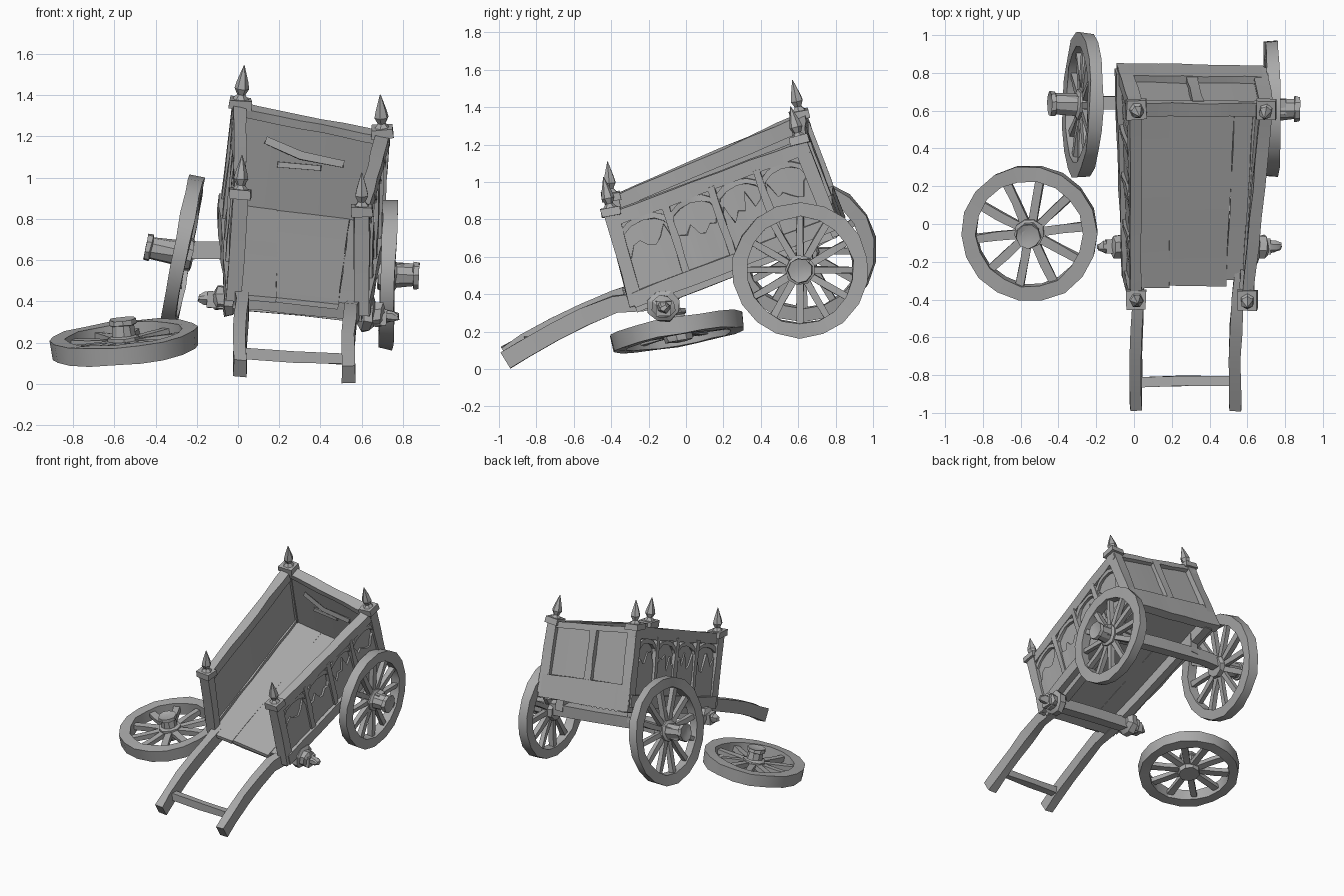
import bpy, bmesh, math, random
from mathutils import Vector, Matrix

random.seed(4)
if "Cube" in bpy.data.objects:
    bpy.data.objects.remove(bpy.data.objects["Cube"])

wood = bpy.data.materials.new("weathered_grey_wood")
wood.use_nodes = True
GREY = (0.4, 0.4, 0.4, 1)
wood.diffuse_color = GREY
wood.node_tree.nodes["Principled BSDF"].inputs["Base Color"].default_value = GREY
parts = []


def finish(name, bm, jitter=0.0):
    for v in bm.verts:
        v.co += Vector([random.uniform(-jitter, jitter) for _ in range(3)])
    bmesh.ops.recalc_face_normals(bm, faces=bm.faces)
    me = bpy.data.meshes.new(name)
    bm.to_mesh(me)
    bm.free()
    me.materials.append(wood)
    ob = bpy.data.objects.new(name, me)
    bpy.context.collection.objects.link(ob)
    parts.append(ob)
    return ob


# Sagging tub: corners by (right, back, top)
CORNER = {
    (0, 0, 0): Vector((-0.02, -0.27, 0.44)), (1, 0, 0): Vector((0.60, -0.27, 0.37)),
    (0, 1, 0): Vector((-0.05, 0.79, 0.86)), (1, 1, 0): Vector((0.67, 0.78, 0.77)),
    (0, 0, 1): Vector((0.01, -0.40, 0.91)), (1, 0, 1): Vector((0.60, -0.40, 0.83)),
    (0, 1, 1): Vector((0.01, 0.61, 1.35)), (1, 1, 1): Vector((0.70, 0.61, 1.21)),
}


def tub(u, v, w):
    p = Vector()
    for (i, j, k), c in CORNER.items():
        p += c * (u if i else 1 - u) * (v if j else 1 - v) * (w if k else 1 - w)
    return p


def block(name, u, v, w, cuts=3, jitter=0.004, ragged=0.0):
    """Box in tub space, cut along its longest side; ragged splinters its top edge."""
    bm = bmesh.new()
    bmesh.ops.create_cube(bm, size=1)
    size = [(u[1] - u[0]) * 0.65, (v[1] - v[0]) * 1.1, (w[1] - w[0]) * 0.5]
    axis = 1 if ragged else size.index(max(size))
    edges = [e for e in bm.edges if abs((e.verts[0].co - e.verts[1].co)[axis]) > 0.5]
    bmesh.ops.subdivide_edges(bm, edges=edges, cuts=cuts, use_grid_fill=True)
    drop = [random.uniform(0, ragged) for _ in range(cuts + 2)]
    for p in bm.verts:
        a, b, c = [r[0] + (r[1] - r[0]) * (x + 0.5) for r, x in zip((u, v, w), p.co)]
        if p.co.z > 0:
            c -= drop[round((p.co.y + 0.5) * (cuts + 1))]
        p.co = tub(a, b, c)
    return finish(name, bm, jitter)


def beam(name, path, width, height, side=(1, 0, 0), jitter=0.004):
    """Sweep a rectangle along a path; width runs along the side direction."""
    path = [Vector(p) for p in path]
    bm = bmesh.new()
    rings = []
    for i, p in enumerate(path):
        t = (path[min(i + 1, len(path) - 1)] - path[max(i - 1, 0)]).normalized()
        s = Vector(side)
        s = (s - t * s.dot(t)).normalized()
        up = t.cross(s)
        rings.append([bm.verts.new(p + s * a * width / 2 + up * b * height / 2)
                      for a, b in ((-1, -1), (1, -1), (1, 1), (-1, 1))])
    for r, q in zip(rings, rings[1:]):
        for k in range(4):
            bm.faces.new((r[k], r[k - 1], q[k - 1], q[k]))
    bm.faces.new(rings[0])
    bm.faces.new(rings[-1])
    return finish(name, bm, jitter)


def lathe(name, profile, segs, matrix, ring=False, jitter=0.0):
    """Turn (radius, height) points about z; ring closes the profile on itself."""
    bm = bmesh.new()
    loops = []
    for r, z in profile:
        loops.append([bm.verts.new((r * math.cos(math.tau * (k + 0.5) / segs),
                                    r * math.sin(math.tau * (k + 0.5) / segs), z))
                      for k in range(segs)])
    pairs = list(zip(loops, loops[1:]))
    if ring:
        pairs.append((loops[-1], loops[0]))
    for a, b in pairs:
        for k in range(segs):
            bm.faces.new((a[k - 1], a[k], b[k], b[k - 1]))
    if not ring:
        bm.faces.new(loops[0])
        bm.faces.new(loops[-1])
    bm.transform(matrix)
    return finish(name, bm, jitter)


def frame(centre, axis):
    return Matrix.Translation(centre) @ Vector(axis).to_track_quat('Z', 'Y').to_matrix().to_4x4()


def wheel(name, centre, axis, hub_out, radius=0.363, spokes=12, thick=0.07, spoke_width=0.036):
    m = frame(centre, axis)
    h = thick / 2
    inner = radius - 0.077
    lathe(name + "_rim", [(inner, -h), (radius - 0.005, -h), (radius, h), (inner, h)],
          18, m, True, 0.005)
    lathe(name + "_hub", [(0.075, -0.05), (0.08, -0.03), (0.08, 0.03),
                          (0.06, 0.04), (0.055, hub_out - 0.03), (0.068, hub_out - 0.025),
                          (0.066, hub_out), (0.035, hub_out - 0.01)], 9, m, jitter=0.004)
    normal = Vector(axis).normalized()
    for k in range(spokes):
        a = math.tau * k / spokes
        ray = Vector((math.cos(a), math.sin(a), 0))
        path = [m @ (ray * r) for r in (0.05, radius / 2, inner + 0.015)]
        beam(f"{name}_spoke_{k}", path, 0.036, spoke_width, normal, 0.004)


# Floor planks with a ragged front edge
edges = [0.02, 0.33, 0.82, 0.98]
for i, (a, b, front) in enumerate(zip(edges, edges[1:], (-0.06, -0.05, -0.02))):
    block(f"floor_plank_{i}", (a, b), (front, 0.99), (0.0, 0.05), 5, 0.003)

# Both sides: panel, rails, uprights, arches and splintered boards
for side, at in (("right", 0), ("left", 1)):
    def span(inner, outer):
        return (-outer, -inner) if at == 0 else (1 + inner, 1 + outer)
    block(side + "_panel", span(-0.025, 0.01), (0.0, 1.0), (0.02, 0.97), 4, 0.002)
    block(side + "_top_rail", span(-0.045, 0.05), (-0.02, 1.03), (0.86, 1.02), 6)
    block(side + "_bottom_rail", span(-0.04, 0.07), (-0.01, 1.02), (-0.07, 0.1), 6)
    posts = [0.0, 0.27, 0.51, 0.75, 0.98]
    for i, v in enumerate(posts[1:-1]):
        block(f"{side}_upright_{i}", span(0.0, 0.055), (v - 0.018, v + 0.018), (0.05, 0.9))
    for i, (a, b) in enumerate(zip(posts, posts[1:])):
        # Curved brackets forming an arch in each bay
        u = -0.02 if at == 0 else 1.02
        arch = [tub(u, (a + b) / 2 - (b - a) / 2 * math.cos(t), 0.66 + 0.18 * math.sin(t))
                for t in [math.pi * k / 6 for k in range(7)]]
        beam(f"{side}_arch_{i}", arch, 0.028, 0.03)
        block(f"{side}_broken_board_{i}", span(0.0, 0.03), (a, b), (0.08, 0.72), 7, 0.004, 0.3)

# Corner posts with caps and spear finials
LEAN = {(0, 0): (0.01, -0.02, 0.2), (1, 0): (0.0, -0.04, 0.19),
        (0, 1): (0.02, -0.04, 0.19), (1, 1): (-0.01, -0.05, 0.19)}
for (u, v), lean in LEAN.items():
    name = ("front" if v == 0 else "back") + ("_left" if u else "_right")
    beam(name + "_post", [tub(u, v, w) for w in (-0.06, 0.3, 0.6, 1.02)], 0.075, 0.075)
    top, rise = tub(u, v, 1.0), Vector(lean).normalized()
    beam(name + "_cap", [top - rise * 0.01, top + rise * 0.035], 0.105, 0.105)
    lathe(name + "_finial", [(0.042, 0.03), (0.02, 0.055), (0.036, 0.085), (0.028, 0.12),
                             (0.002, 0.2)], 6, frame(top, lean))

# Tailboard with rails, a central batten and loose splinters
block("tailboard_panel", (0.0, 1.0), (0.975, 1.0), (0.0, 0.97), 4, 0.003)
block("tailboard_top_rail", (-0.03, 1.03), (0.96, 1.03), (0.92, 1.01), 6)
block("tailboard_bottom_rail", (-0.05, 1.03), (0.98, 1.035), (-0.14, 0.22), 6)
block("tailboard_batten", (0.44, 0.52), (0.99, 1.03), (0.15, 0.95))
beam("loose_splinter", [tub(0.2, 0.965, 0.74), tub(0.45, 0.95, 0.66), tub(0.75, 0.965, 0.64)],
     0.012, 0.035, (0, 1, 0))
beam("loose_splinter_small", [tub(0.3, 0.965, 0.52), tub(0.6, 0.96, 0.56)], 0.012, 0.025, (0, 1, 0))

# Curved shafts running on beneath the floor, and the crossbar
for side, u, dx, dz in (("right", 0.06, 0.01, 0.02), ("left", 0.94, 0.535, -0.01)):
    path = [(dx, -0.965, 0.055 + dz), (dx, -0.86, 0.12 + dz), (dx, -0.7, 0.21 + dz),
            (dx + 0.005, -0.55, 0.285 + dz), (dx + 0.015, -0.38, 0.355 + dz)]
    path += [tub(u, v, -0.06) for v in (0.03, 0.3, 0.7, 1.0)]
    beam(side + "_shaft", path, 0.062, 0.095)
beam("shaft_crossbar", [(0.0, -0.84, 0.15), (0.27, -0.83, 0.13), (0.54, -0.83, 0.12)],
     0.05, 0.05, (0, 1, 0))

# Front bearer and bare axle with broken stubs
block("front_bearer", (0.0, 1.0), (-0.01, 0.05), (-0.14, 0.0), 4)
beam("front_axle", [(-0.15, -0.12, 0.41), (0.3, -0.12, 0.37), (0.72, -0.12, 0.325)],
     0.08, 0.08, (0, 1, 0))
STUB = [(0.06, -0.08), (0.09, -0.05), (0.09, -0.01), (0.06, 0.0), (0.065, 0.035),
        (0.035, 0.05), (0.03, 0.09), (0.015, 0.12)]
lathe("front_right_stub", STUB, 8, frame((-0.07, -0.12, 0.415), (-1, 0, 0.02)), jitter=0.007)
lathe("front_left_stub", STUB, 8, frame((0.66, -0.12, 0.335), (1, 0, -0.1)), jitter=0.007)

# Rear axle, its brackets and the wheels
beam("rear_axle", [(-0.4, 0.64, 0.645), (-0.1, 0.64, 0.645), (0.3, 0.64, 0.6),
                   (0.8, 0.62, 0.54)], 0.075, 0.085, (0, 1, 0))
for side, u, x, z in (("right", 0.06, 0.0, 0.63), ("left", 0.94, 0.62, 0.56)):
    beam(side + "_axle_bracket", [tub(u, 0.84, 0.0), (x, 0.64, z)], 0.06, 0.08)
wheel("rear_right_wheel", (-0.27, 0.63, 0.632), (-0.98, 0.03, 0.19), 0.18, 0.388)
wheel("rear_left_wheel", (0.727, 0.61, 0.53), (1, 0, -0.03), 0.15)
wheel("fallen_wheel", (-0.55, -0.045, 0.198), (-0.1, -0.18, 1), 0.12, 0.363, 10, 0.09, 0.046)

# Soft shading that keeps the hewn edges
for ob in bpy.context.selected_objects:
    ob.select_set(False)
for ob in parts:
    ob.select_set(True)
bpy.context.view_layer.objects.active = parts[0]
bpy.ops.object.shade_smooth_by_angle(angle=math.radians(25))
